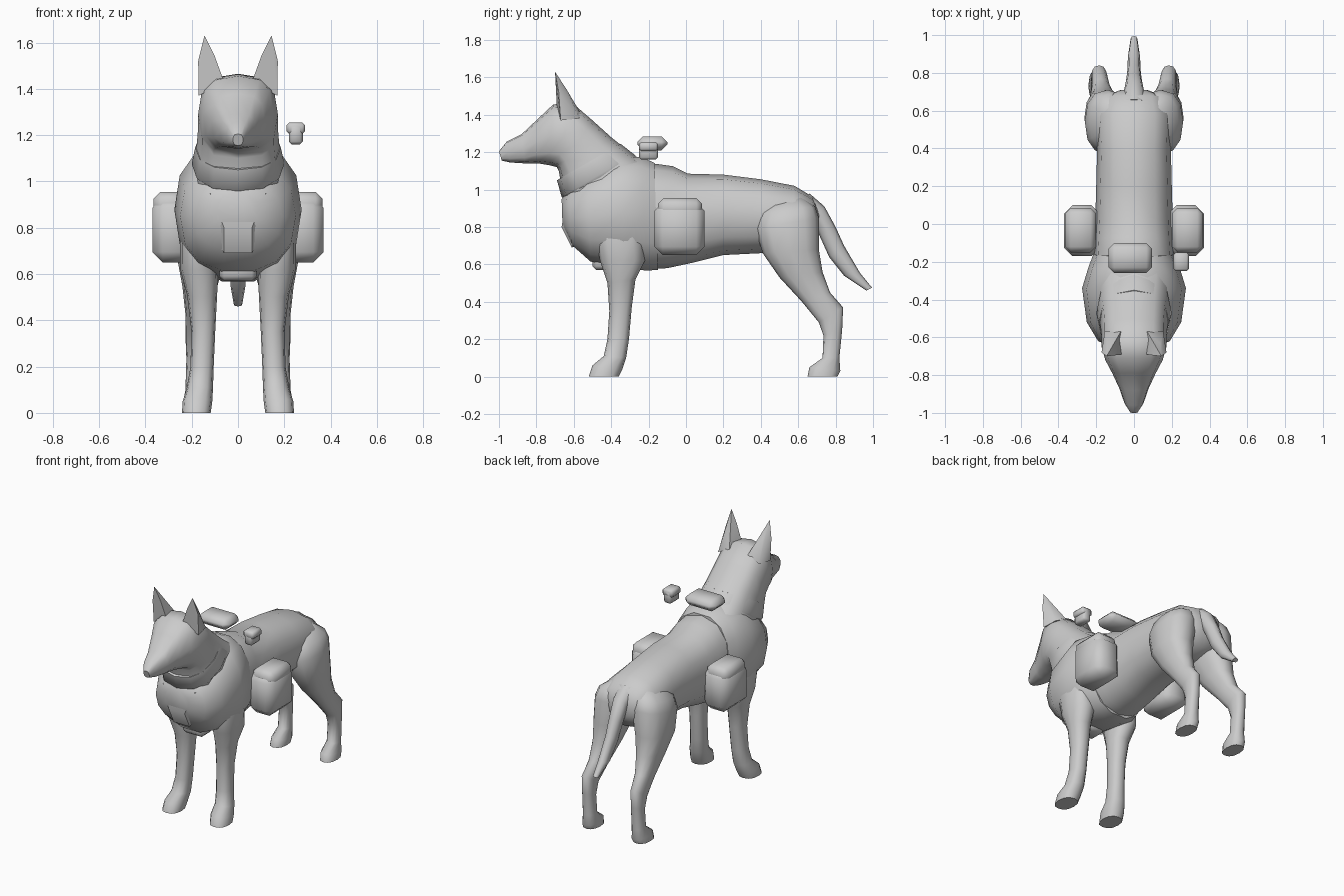
import bpy, bmesh
from math import sin, cos, pi, radians
from mathutils import Vector


def finish(bm, name, angle=40):
    bmesh.ops.recalc_face_normals(bm, faces=bm.faces)
    me = bpy.data.meshes.new(name)
    bm.to_mesh(me)
    bm.free()
    ob = bpy.data.objects.new(name, me)
    bpy.context.collection.objects.link(ob)
    bpy.ops.object.select_all(action='DESELECT')
    ob.select_set(True)
    bpy.context.view_layer.objects.active = ob
    bpy.ops.object.shade_smooth_by_angle(angle=radians(angle))
    return ob


def loft(name, rings, n=12, power=0.85, side=1):
    """Each ring: (y1, z1, y2, z2, half width[, centre x]) from the side profile."""
    bm = bmesh.new()
    loops = []
    sg = lambda v: (1 if v >= 0 else -1) * abs(v) ** power
    for y1, z1, y2, z2, hx, *cx in rings:
        x0 = cx[0] * side if cx else 0
        loop = []
        for i in range(n):
            t = 2 * pi * i / n
            f = (1 - sg(sin(t))) / 2
            loop.append(bm.verts.new((x0 + hx * sg(cos(t)),
                                      y1 + (y2 - y1) * f, z1 + (z2 - z1) * f)))
        loops.append(loop)
    for a, b in zip(loops, loops[1:]):
        for i in range(n):
            j = (i + 1) % n
            bm.faces.new((a[i], a[j], b[j], b[i]))
    bm.faces.new(loops[0])
    bm.faces.new(loops[-1])
    return finish(bm, name, 55)


def hull(name, pts, side=1, angle=40):
    bm = bmesh.new()
    for x, y, z in pts:
        bm.verts.new((x * side, y, z))
    bmesh.ops.convex_hull(bm, input=bm.verts)
    return finish(bm, name, angle)


def box(name, lo, hi, bevel, side=1):
    """Chamfered box between two corners, mirrored for side -1."""
    bm = bmesh.new()
    bmesh.ops.create_cube(bm, size=1)
    lo, hi = Vector(lo), Vector(hi)
    c, s = (lo + hi) / 2, hi - lo
    for v in bm.verts:
        v.co = Vector(((c.x + v.co.x * s.x) * side,
                       c.y + v.co.y * s.y, c.z + v.co.z * s.z))
    bmesh.ops.recalc_face_normals(bm, faces=bm.faces)
    bmesh.ops.bevel(bm, geom=bm.edges[:], offset=bevel, segments=1, affect='EDGES')
    return finish(bm, name, 50)


# Torso
loft("torso", [
    (-.60, 1.0, -.62, .72, .14), (-.45, 1.12, -.47, .61, .22),
    (-.25, 1.15, -.25, .57, .22), (-.07, 1.125, -.1, .58, .21),
    (.01, 1.085, .04, .61, .205), (.2, 1.08, .2, .65, .2),
    (.4, 1.055, .4, .66, .195), (.58, 1.02, .55, .67, .2),
    (.68, .96, .66, .7, .17), (.71, .88, .71, .78, .07)])

# Head and neck in one sweep from the nose
loft("head_and_neck", [
    (-1, 1.205, -.985, 1.155, .022), (-.96, 1.255, -.94, 1.145, .05),
    (-.88, 1.295, -.86, 1.14, .078), (-.79, 1.38, -.79, 1.14, .115),
    (-.71, 1.455, -.73, 1.13, .152), (-.61, 1.465, -.69, 1.12, .172),
    (-.50, 1.37, -.68, 1.10, .172), (-.40, 1.28, -.67, 1.04, .178),
    (-.30, 1.20, -.64, .95, .19), (-.2, 1.13, -.56, .86, .2)], power=0.72)

# Vest over chest and shoulders, with collar
loft("vest", [
    (-.665, .95, -.66, .80, .09), (-.63, 1.0, -.61, .70, .19),
    (-.53, 1.09, -.51, .61, .25), (-.35, 1.18, -.33, .575, .275),
    (-.24, 1.18, -.21, .56, .24), (-.17, 1.15, -.15, .565, .215)], n=14)
loft("collar", [
    (-.36, 1.24, -.66, 1.06, .175), (-.35, 1.245, -.69, 1.05, .185),
    (-.28, 1.19, -.665, .96, .2), (-.27, 1.18, -.64, .95, .19)])

# Chest plate and the strap beneath it
hull("chest_plate", [(s * x, y, z) for s in (1, -1) for x, y, z in (
    (.17, -.60, .95), (.18, -.58, .86), (.06, -.61, .69), (.12, -.64, .95),
    (.06, -.665, .80), (.05, -.54, .72))])
box("chest_strap", (-.08, -.50, .57), (.08, -.38, .66), .02)

for side, tag in ((1, "left"), (-1, "right")):
    # Ears
    hull("ear_" + tag, [(.06, -.69, 1.43), (.17, -.67, 1.37), (.155, -.57, 1.38),
                        (.07, -.57, 1.42), (.10, -.695, 1.54), (.172, -.68, 1.52),
                        (.14, -.635, 1.53), (.145, -.70, 1.63)], side, 60)
    # Front legs
    loft("front_leg_" + tag, [
        (-.46, .86, -.28, .86, .04, .19), (-.48, .74, -.23, .74, .07, .18),
        (-.46, .62, -.22, .62, .082, .168),
        (-.42, .5, -.27, .52, .065, .155), (-.41, .35, -.29, .37, .052, .15),
        (-.42, .2, -.305, .2, .05, .155), (-.44, .11, -.32, .1, .057, .165),
        (-.50, .06, -.34, .04, .064, .175), (-.52, .0, -.36, .0, .062, .18)],
        side=side)
    # Hind legs
    loft("hind_leg_" + tag, [
        (.46, .95, .62, .96, .05, .10), (.39, .87, .69, .91, .105, .13),
        (.37, .79, .71, .85, .12, .14),
        (.41, .66, .71, .68, .105, .158), (.50, .53, .73, .56, .075, .165),
        (.62, .4, .77, .45, .052, .175), (.71, .29, .84, .37, .042, .185),
        (.735, .22, .835, .25, .038, .185), (.73, .1, .82, .1, .042, .185),
        (.66, .05, .825, .03, .052, .187), (.65, .0, .81, .0, .052, .19)],
        side=side)
    # Side pouches with a flap
    box("pouch_" + tag, (.18, -.17, .65), (.37, .10, .93), .045, side)
    box("pouch_flap_" + tag, (.20, -.15, .84), (.365, .085, .955), .03, side)

# Tail
loft("tail", [
    (.66, .98, .62, .88, .06), (.74, .91, .68, .83, .052), (.80, .80, .72, .74, .042),
    (.845, .70, .765, .64, .036), (.93, .555, .845, .54, .032),
    (.995, .475, .965, .46, .018)], n=8)

# Back pad and the small floating unit beside it
box("back_pad", (-.135, -.26, 1.21), (.095, -.10, 1.285), .03)
box("floating_unit", (.22, -.25, 1.16), (.28, -.15, 1.25), .012)
box("floating_unit_lid", (.21, -.25, 1.205), (.29, -.15, 1.255), .012)
